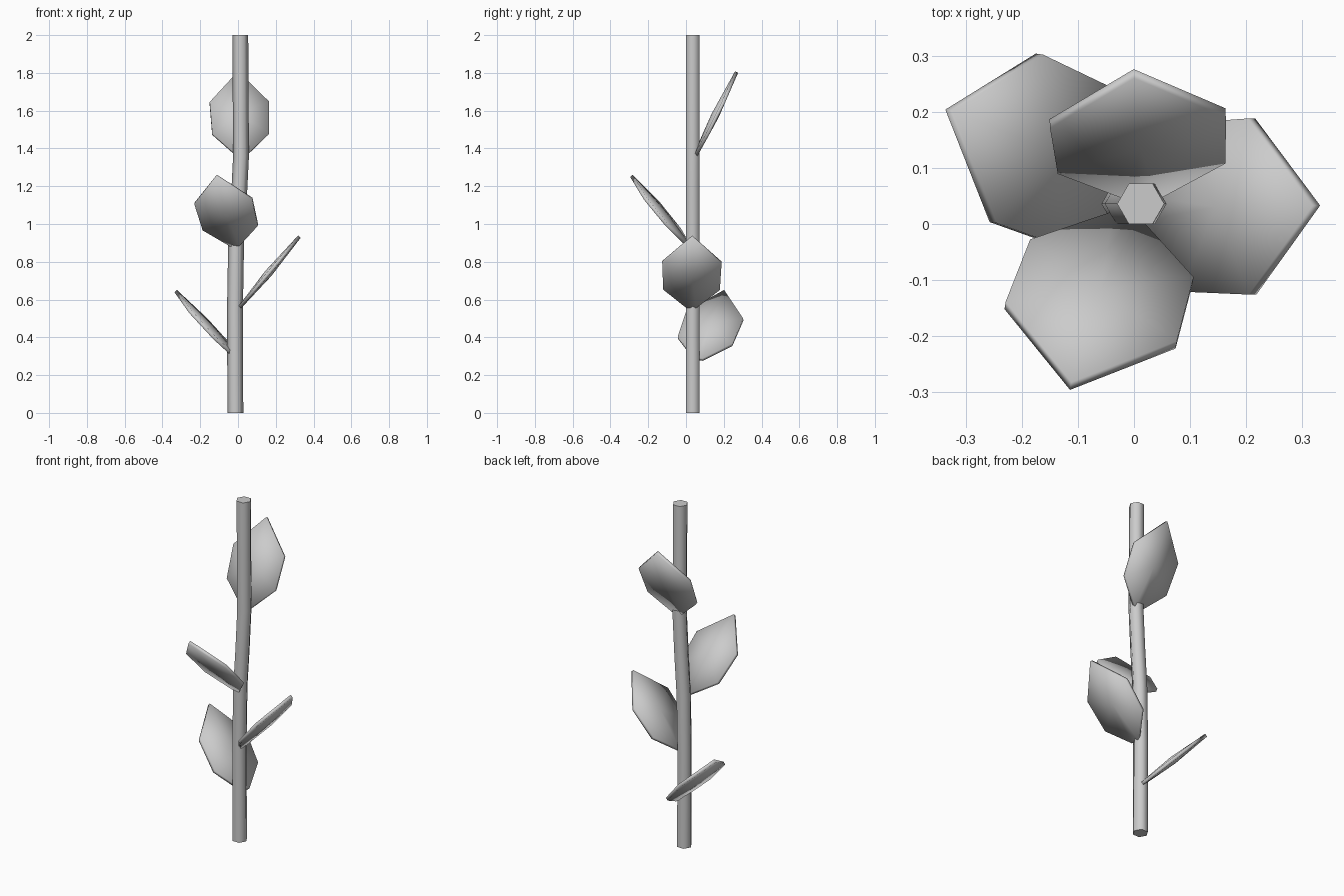
import bpy, bmesh, math
from mathutils import Vector

if "Cube" in bpy.data.objects:
    bpy.data.objects.remove(bpy.data.objects["Cube"])


def finish(bm, name, angle):
    bmesh.ops.recalc_face_normals(bm, faces=bm.faces[:])
    me = bpy.data.meshes.new(name)
    bm.to_mesh(me)
    bm.free()
    ob = bpy.data.objects.new(name, me)
    bpy.context.collection.objects.link(ob)
    bpy.ops.object.select_all(action='DESELECT')
    ob.select_set(True)
    bpy.context.view_layer.objects.active = ob
    bpy.ops.object.shade_smooth_by_angle(angle=math.radians(angle))
    return ob


# Stem: six-sided tube with a slight sideways bend (x, z)
def stem(path, y, r):
    bm = bmesh.new()
    rings = []
    for x, z in path:
        rings.append([bm.verts.new((x + r * math.cos(i * math.pi / 3),
                                    y + r * math.sin(i * math.pi / 3), z))
                      for i in range(6)])
    for a, b in zip(rings, rings[1:]):
        for i in range(6):
            j = (i + 1) % 6
            bm.faces.new((a[i], a[j], b[j], b[i]))
    bm.faces.new(rings[0])
    bm.faces.new(rings[-1])
    return finish(bm, "stem", 65)


# Leaf outline: distance along the leaf, sideways offset
HALF = [(0.0, 0.025), (0.13, 0.15), (0.318, 0.157)]
OUTLINE = HALF + [(0.5, 0.0)] + [(u, -v) for u, v in reversed(HALF)]


# Leaf: thin plate with both faces swelling gently to the middle
def leaf(name, base, tip, side, rim=0.009, bulge=0.021):
    base = Vector(base)
    u = (Vector(tip) - base).normalized()
    v = Vector(side)
    v = (v - v.dot(u) * u).normalized()
    n = u.cross(v)
    k = (Vector(tip) - base).length / 0.5
    bm = bmesh.new()
    loops = []
    for s in (1, -1):
        loop = [bm.verts.new(base + u * a * k + v * b + n * s * rim)
                for a, b in OUTLINE]
        centre = bm.verts.new(base + u * 0.24 * k + n * s * bulge)
        for i in range(len(loop)):
            bm.faces.new((loop[i], loop[(i + 1) % len(loop)], centre))
        loops.append(loop)
    top, bot = loops
    for i in range(len(top)):
        j = (i + 1) % len(top)
        bm.faces.new((top[i], top[j], bot[j], bot[i]))
    return finish(bm, name, 100)


stem([(-0.014, 0), (-0.016, 0.55), (-0.01, 0.9), (0.004, 1.12),
      (0.016, 1.36), (0.012, 2.0)], 0.036, 0.042)

# Leaves spiralling up the stem
leaf("leaf_low_left", (0.0, 0.065, 0.285), (-0.33, 0.203, 0.645), (0.10, 0.285, -0.06))
leaf("leaf_right", (0.01, 0.028, 0.56), (0.325, 0.033, 0.933), (0, 0.31, 0))
leaf("leaf_front", (-0.015, 0.01, 0.888), (-0.113, -0.289, 1.255), (0.30, -0.083, 0.04))
leaf("leaf_back_top", (0.018, 0.05, 1.362), (0.0, 0.268, 1.805), (0.313, 0.018, 0))
